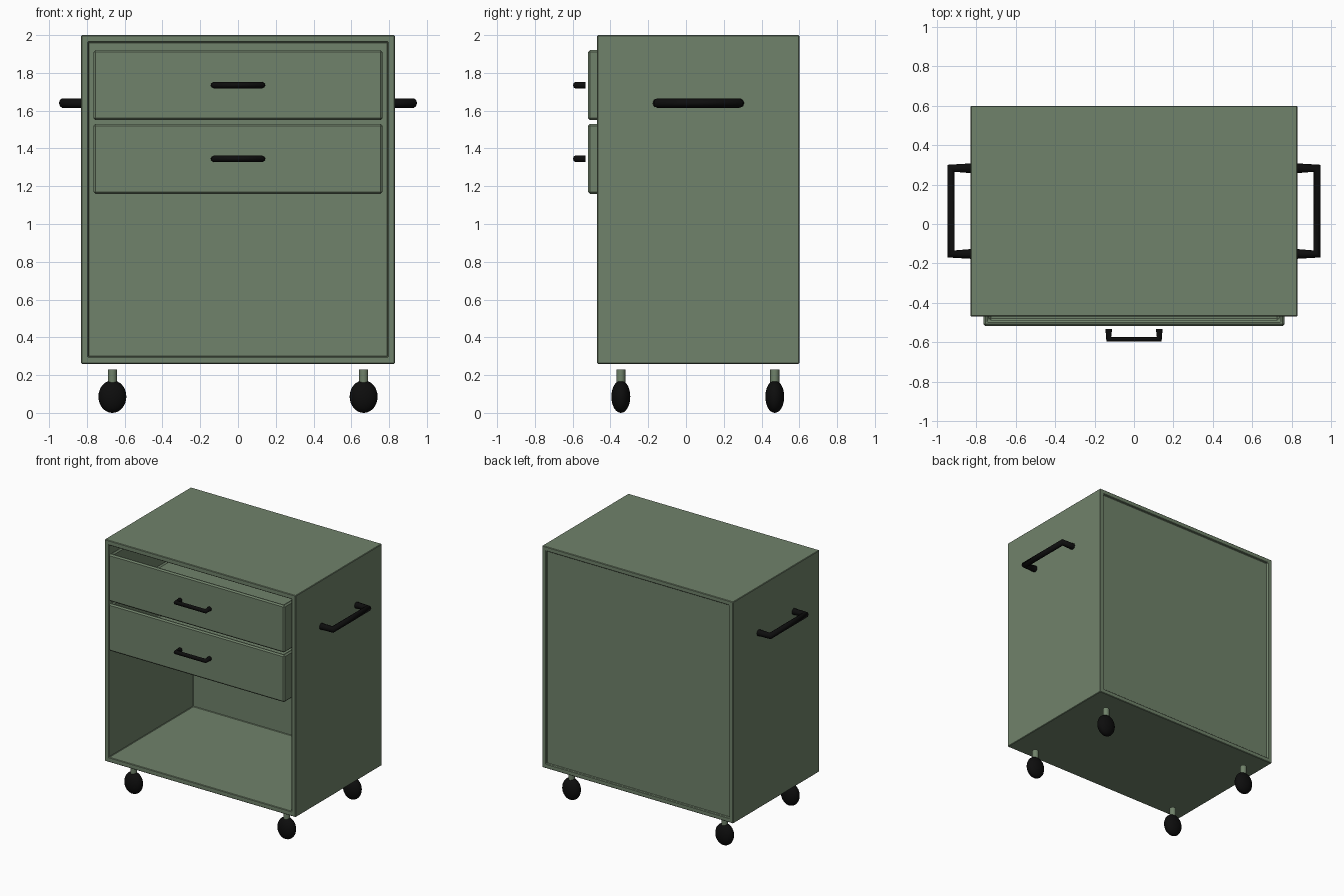
import bpy, bmesh
from mathutils import Vector

if "Cube" in bpy.data.objects:
    bpy.data.objects.remove(bpy.data.objects["Cube"])


def make_material(name, color, roughness):
    mat = bpy.data.materials.new(name)
    mat.use_nodes = True
    mat.diffuse_color = color
    shader = mat.node_tree.nodes["Principled BSDF"]
    shader.inputs["Base Color"].default_value = color
    shader.inputs["Roughness"].default_value = roughness
    return mat


green = make_material("sage_green", (0.163, 0.224, 0.145, 1), 0.6)
black = make_material("black", (0.004, 0.004, 0.004, 1), 0.5)


def hollow(bm, direction, border, depth):
    """Inset the outermost face that looks in a direction and push it inward."""
    direction = Vector(direction)
    facing = [f for f in bm.faces if f.normal.dot(direction) > 0.99]
    face = max(facing, key=lambda f: f.calc_center_median().dot(direction))
    bmesh.ops.inset_region(bm, faces=[face], thickness=border)
    moved = bmesh.ops.extrude_discrete_faces(bm, faces=[face])["faces"][0]
    bmesh.ops.translate(bm, verts=moved.verts, vec=-direction * depth)
    bm.normal_update()


def box(name, low, high, bevel, hollows):
    low, high = Vector(low), Vector(high)
    bm = bmesh.new()
    bmesh.ops.create_cube(bm, size=1)
    for v in bm.verts:
        v.co = (low + high) / 2 + v.co * (high - low)
    bm.normal_update()
    for args in hollows:
        hollow(bm, *args)
    mesh = bpy.data.meshes.new(name)
    bm.to_mesh(mesh)
    bm.free()
    mesh.materials.append(green)
    obj = bpy.data.objects.new(name, mesh)
    bpy.context.collection.objects.link(obj)
    mod = obj.modifiers.new("soft_edges", "BEVEL")
    mod.width = bevel
    mod.segments = 1
    return obj


def handle(name, points, radius):
    """Round bar bent along a path."""
    curve = bpy.data.curves.new(name, "CURVE")
    curve.dimensions = "3D"
    curve.bevel_depth = radius
    curve.bevel_resolution = 2
    curve.use_fill_caps = True
    path = curve.splines.new("POLY")
    path.points.add(len(points) - 1)
    for p, co in zip(path.points, points):
        p.co = (*co, 1)
    curve.materials.append(black)
    obj = bpy.data.objects.new(name, curve)
    bpy.context.collection.objects.link(obj)
    return obj


# Cabinet shell: open at the front, with a shallow recessed back panel
box("cabinet", (-0.83, -0.47, 0.26), (0.83, 0.6, 2.0), 0.004,
    [((0, -1, 0), 0.053, 1.045), ((0, 1, 0), 0.05, 0.012)])

# Two drawers with their pulls
for label, bottom in (("upper", 1.55), ("lower", 1.16)):
    box(label + "_drawer", (-0.765, -0.518, bottom), (0.765, 0.55, bottom + 0.37),
        0.01, [((0, 0, 1), 0.04, 0.32)])
    z = bottom + 0.185
    handle(label + "_drawer_pull",
           [(-0.128, -0.533, z), (-0.128, -0.586, z),
            (0.128, -0.586, z), (0.128, -0.533, z)], 0.017)

# Carrying handles on both sides
for side, s in (("left", 1), ("right", -1)):
    handle(side + "_side_handle",
           [(s * 0.825, -0.152, 1.64), (s * 0.93, -0.152, 1.64),
            (s * 0.93, 0.283, 1.64), (s * 0.825, 0.283, 1.64)], 0.025)

# Casters: flattened ball wheels on short stems
for side, x in (("left", 0.665), ("right", -0.665)):
    for end, y in (("front", -0.345), ("back", 0.47)):
        label = end + "_" + side
        bpy.ops.mesh.primitive_uv_sphere_add(segments=24, ring_count=16, radius=1,
                                             location=(x, y, 0.086))
        wheel = bpy.context.object
        wheel.name = label + "_wheel"
        wheel.scale = (0.074, 0.05, 0.086)
        wheel.data.materials.append(black)
        bpy.ops.object.shade_smooth()
        bpy.ops.mesh.primitive_cylinder_add(vertices=16, radius=0.024, depth=0.085,
                                            location=(x, y, 0.186))
        stem = bpy.context.object
        stem.name = label + "_stem"
        stem.data.materials.append(green)
        bpy.ops.object.shade_smooth_by_angle()
